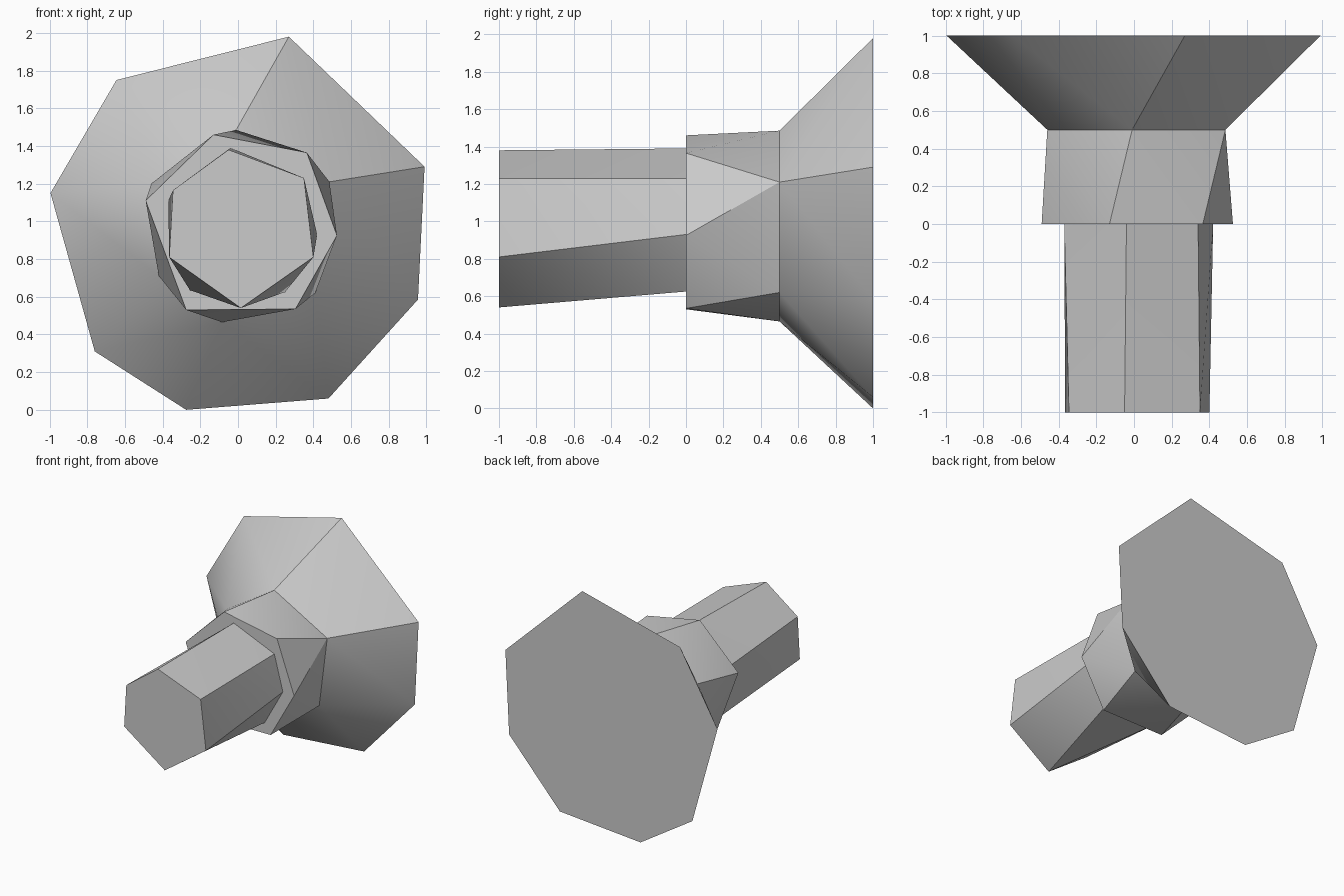
import bpy, bmesh, math

cube = bpy.data.objects.get("Cube")
if cube:
    bpy.data.objects.remove(cube, do_unlink=True)

grey = bpy.data.materials.new("plain grey")
grey.use_nodes = True
colour = (0.6, 0.6, 0.6, 1)
grey.diffuse_color = colour
grey.node_tree.nodes["Principled BSDF"].inputs["Base Color"].default_value = colour

# Outlines as (x, z), clockwise from the top as seen from the front
stem_tip = [(-.05, 1.38), (.35, 1.23), (.40, .81), (.015, .54), (-.365, .81), (-.345, 1.165)]
stem_root = [(-.04, 1.39), (.34, 1.23), (.42, .93), (.25, .625), (-.255, .635), (-.37, 1.11)]
collar_front = [(-.13, 1.46), (.365, 1.365), (.525, .925), (.305, .535), (-.275, .53), (-.49, 1.11)]
collar_back = [(-.01, 1.485), (.485, 1.21), (.41, .62), (-.085, .465), (-.42, .71), (-.46, 1.2)]
flare_rim = [(.27, 1.98), (.99, 1.29), (.955, .585), (.48, .06),
             (-.275, 0), (-.76, .31), (-.995, 1.15), (-.645, 1.75)]


def faceted_loft(name, front, y_front, back, y_back):
    """Taut skin between two flat outlines, with flat end caps."""
    bm = bmesh.new()
    for ring, y in ((front, y_front), (back, y_back)):
        for x, z in ring:
            bm.verts.new((x, y, z))
    bmesh.ops.convex_hull(bm, input=bm.verts[:])
    bmesh.ops.dissolve_limit(bm, angle_limit=math.radians(.5),
                             verts=bm.verts[:], edges=bm.edges[:])
    bmesh.ops.recalc_face_normals(bm, faces=bm.faces[:])
    mesh = bpy.data.meshes.new(name)
    bm.to_mesh(mesh)
    bm.free()
    mesh.materials.append(grey)
    obj = bpy.data.objects.new(name, mesh)
    bpy.context.collection.objects.link(obj)
    bpy.ops.object.select_all(action="DESELECT")
    obj.select_set(True)
    bpy.context.view_layer.objects.active = obj
    bpy.ops.object.shade_smooth_by_angle(angle=math.radians(30))


faceted_loft("stem", stem_tip, -1, stem_root, 0)
faceted_loft("collar", collar_front, 0, collar_back, .5)
faceted_loft("flared_base", collar_back, .5, flare_rim, 1)
